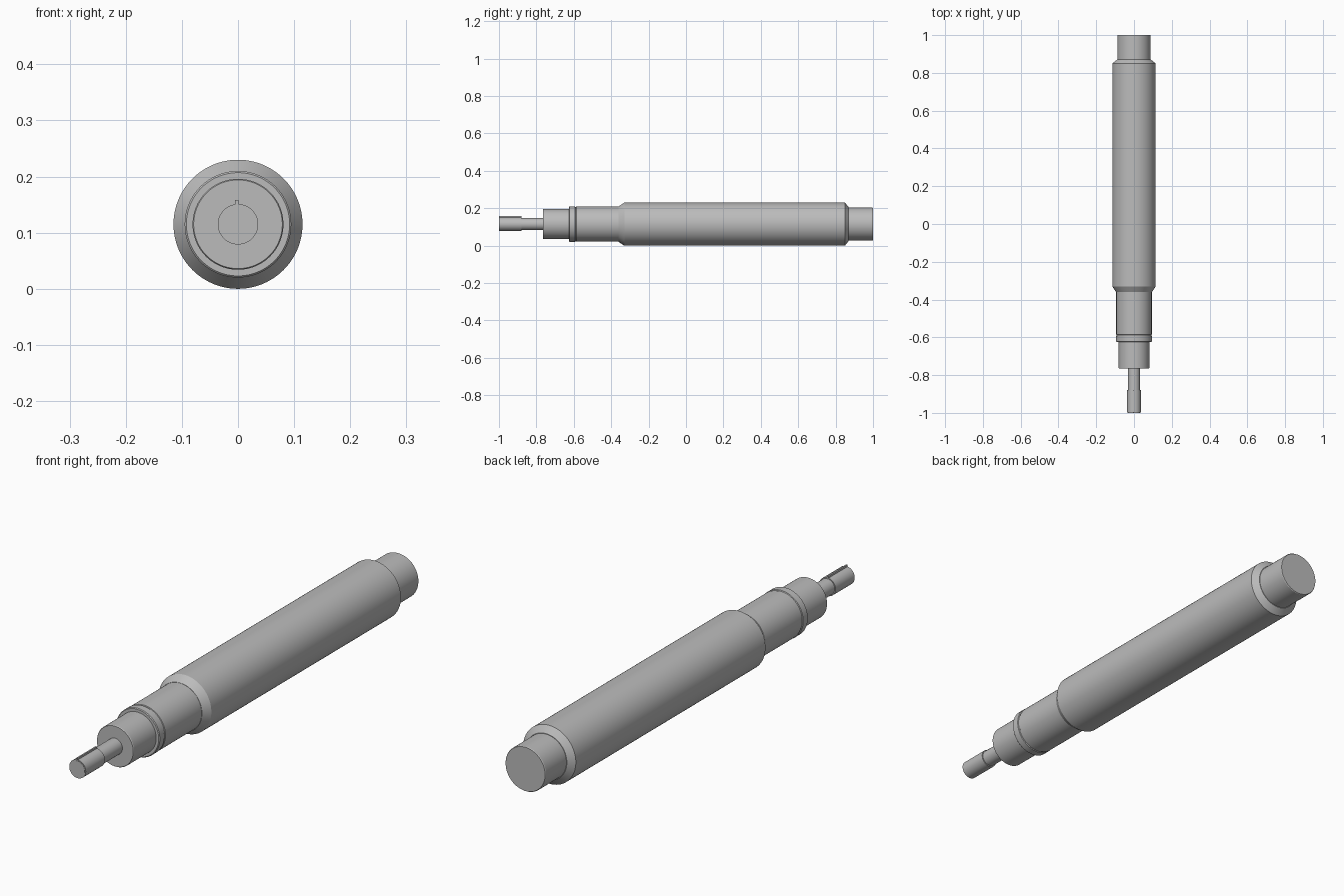
import bpy, bmesh, math
from mathutils import Matrix

cube = bpy.data.objects.get("Cube")
if cube:
    bpy.data.objects.remove(cube, do_unlink=True)

AXIS_Z = 0.115

grey = bpy.data.materials.new("plain grey")
grey.use_nodes = True
colour = (0.5, 0.5, 0.5, 1)
grey.diffuse_color = colour
grey.node_tree.nodes["Principled BSDF"].inputs["Base Color"].default_value = colour


def finish(name, bm):
    bmesh.ops.recalc_face_normals(bm, faces=bm.faces)
    mesh = bpy.data.meshes.new(name)
    bm.to_mesh(mesh)
    bm.free()
    mesh.materials.append(grey)
    ob = bpy.data.objects.new(name, mesh)
    bpy.context.collection.objects.link(ob)
    bpy.ops.object.select_all(action='DESELECT')
    ob.select_set(True)
    bpy.context.view_layer.objects.active = ob
    bpy.ops.object.shade_smooth_by_angle(angle=math.radians(15))
    return ob


def turned(name, profile, sides=96):
    """Turn a (radius, y) profile about the long axis and cap both ends."""
    bm = bmesh.new()
    rings = []
    for r, y in profile:
        ring = []
        for i in range(sides):
            a = math.tau * i / sides
            ring.append(bm.verts.new((r * math.sin(a), y, AXIS_Z + r * math.cos(a))))
        rings.append(ring)
    for a, b in zip(rings, rings[1:]):
        for i in range(sides):
            j = (i + 1) % sides
            bm.faces.new((a[i], a[j], b[j], b[i]))
    bm.faces.new(rings[0])
    bm.faces.new(rings[-1])
    return finish(name, bm)


# Main barrel with bevelled shoulders
turned("barrel", [(0.095, -0.36), (0.115, -0.33), (0.115, 0.85), (0.09, 0.87)])
# Rear plug
turned("rear_plug", [(0.088, 0.86), (0.088, 0.997), (0.086, 1.0)])
# Front neck with a fine groove behind its collar
turned("front_neck", [(0.092, -0.625), (0.095, -0.622), (0.095, -0.594), (0.092, -0.592),
                      (0.092, -0.588), (0.094, -0.586), (0.094, -0.35)])
# Nose
turned("nose", [(0.079, -0.765), (0.081, -0.762), (0.081, -0.62)])
# Thin shaft and the sleeve on its tip
turned("shaft", [(0.032, -1.0), (0.032, -0.76)], 64)
turned("tip_sleeve", [(0.036, -0.999), (0.036, -0.88)], 64)

# Narrow key along the top of the sleeve
bm = bmesh.new()
bmesh.ops.create_cube(bm, size=1, matrix=Matrix.Translation((-0.002, -0.939, AXIS_Z + 0.037))
                      @ Matrix.Diagonal((0.006, 0.12, 0.012, 1)))
finish("sleeve_key", bm)
